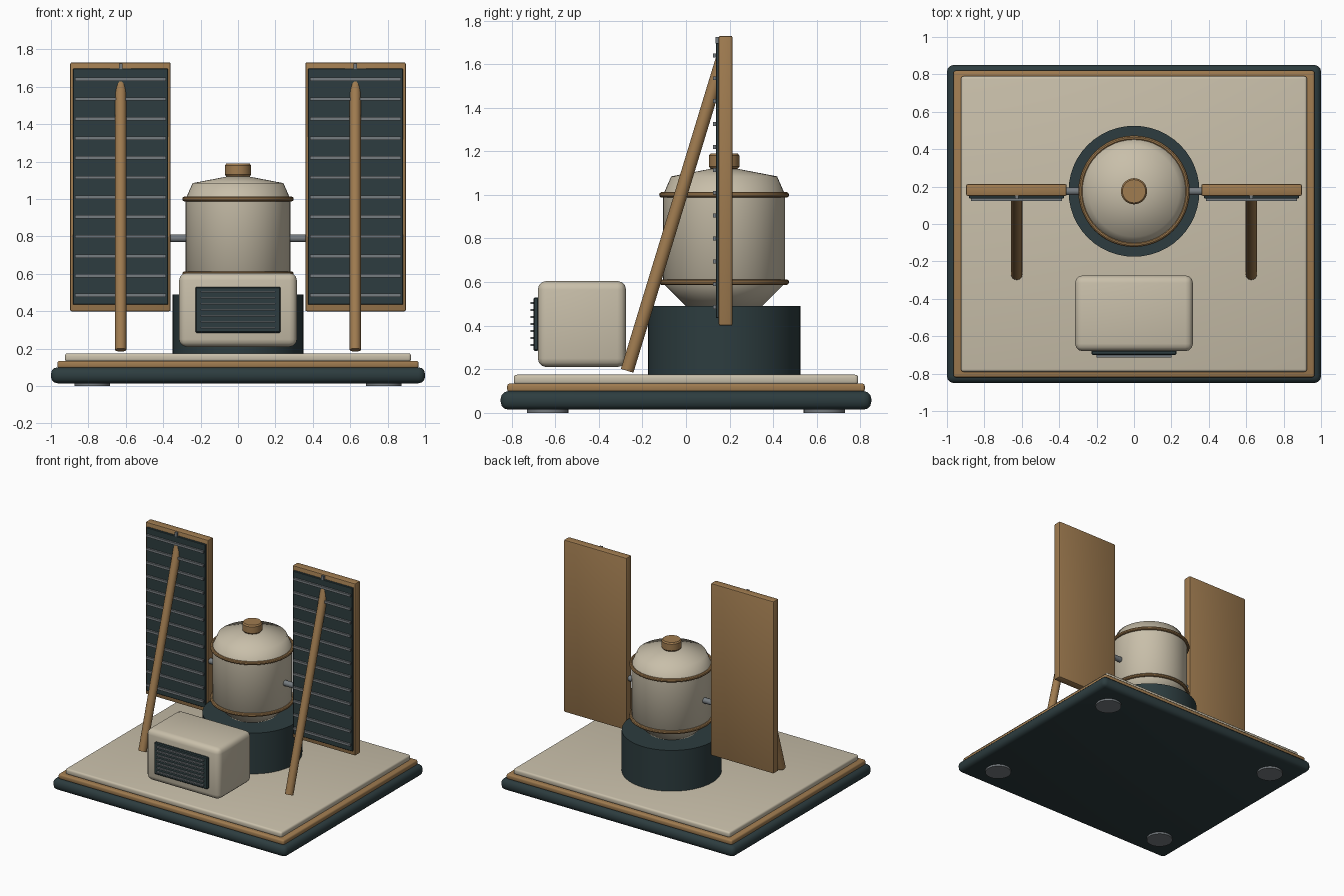
import bpy, bmesh, math
from mathutils import Vector

old = bpy.data.objects.get("Cube")
if old:
    bpy.data.objects.remove(old, do_unlink=True)


def material(name, rgb):
    m = bpy.data.materials.new(name)
    m.use_nodes = True
    m.diffuse_color = (*rgb, 1)
    m.node_tree.nodes["Principled BSDF"].inputs["Base Color"].default_value = (*rgb, 1)
    return m


TEAL = material("dark teal", (0.026, 0.046, 0.05))
CREAM = material("warm cream", (0.58, 0.52, 0.40))
WOOD = material("golden wood", (0.35, 0.20, 0.08))
STEEL = material("grey steel", (0.18, 0.20, 0.215))


def finish(obj, name, mat, angle=35):
    obj.name = name
    obj.data.materials.append(mat)
    bpy.ops.object.select_all(action="DESELECT")
    obj.select_set(True)
    bpy.context.view_layer.objects.active = obj
    bpy.ops.object.shade_smooth_by_angle(angle=math.radians(angle))
    return obj


def box(name, x, y, z, mat, bevel=0, segments=3):
    """Box from (min, max) ranges, with optional rounded edges."""
    lo, hi = Vector((x[0], y[0], z[0])), Vector((x[1], y[1], z[1]))
    bpy.ops.mesh.primitive_cube_add(size=1, location=(lo + hi) / 2)
    obj = bpy.context.object
    for v in obj.data.vertices:
        v.co = [c * s for c, s in zip(v.co, hi - lo)]
    if bevel:
        bm = bmesh.new()
        bm.from_mesh(obj.data)
        bmesh.ops.bevel(bm, geom=bm.edges[:], offset=bevel, segments=segments,
                        profile=0.5, affect="EDGES")
        bm.to_mesh(obj.data)
        bm.free()
    return finish(obj, name, mat)


def rod(name, start, end, radius, mat, sides=24):
    """Cylinder between two points."""
    a, b = Vector(start), Vector(end)
    bpy.ops.mesh.primitive_cylinder_add(vertices=sides, radius=radius, depth=(b - a).length,
                                        location=(a + b) / 2)
    obj = bpy.context.object
    obj.rotation_euler = (b - a).to_track_quat("Z", "Y").to_euler()
    return finish(obj, name, mat)


def lathe(name, profile, y, mat, angle, sides=48):
    """Revolve (radius, height) points around a vertical axis."""
    bm = bmesh.new()
    verts = [bm.verts.new((r, 0, z)) for r, z in profile]
    edges = [bm.edges.new(pair) for pair in zip(verts, verts[1:])]
    bmesh.ops.spin(bm, geom=verts + edges, cent=(0, 0, 0), axis=(0, 0, 1),
                   angle=math.tau, steps=sides)
    bmesh.ops.remove_doubles(bm, verts=bm.verts, dist=0.0001)
    bmesh.ops.recalc_face_normals(bm, faces=bm.faces)
    mesh = bpy.data.meshes.new(name)
    bm.to_mesh(mesh)
    bm.free()
    obj = bpy.data.objects.new(name, mesh)
    obj.location.y = y
    bpy.context.collection.objects.link(obj)
    return finish(obj, name, mat, angle)


# Stepped base with four feet
box("base_plinth", (-1, 1), (-0.85, 0.85), (0.015, 0.10), TEAL, 0.035)
box("base_trim", (-0.965, 0.965), (-0.82, 0.82), (0.095, 0.135), WOOD, 0.012)
box("base_deck", (-0.925, 0.925), (-0.79, 0.79), (0.13, 0.175), CREAM, 0.014)
for sx in (-1, 1):
    for sy in (-1, 1):
        rod("foot", (sx * 0.78, sy * 0.635, 0), (sx * 0.78, sy * 0.635, 0.03), 0.095, STEEL, 32)

# Pedestal and vessel
CY = 0.175
rod("pedestal", (0, CY, 0.17), (0, CY, 0.49), 0.35, TEAL, 48)
lathe("vessel_body", [(0, 0.485), (0.17, 0.485), (0.28, 0.595), (0.28, 1.0)], CY, CREAM, 60)
lathe("vessel_lid", [(0.28, 1.0), (0.243, 1.085), (0.06, 1.12), (0, 1.125)], CY, CREAM, 80)
lathe("lid_knob", [(0, 1.11), (0.062, 1.12), (0.07, 1.13), (0.07, 1.18), (0.062, 1.19), (0, 1.19)],
      CY, WOOD, 35, 32)
for z in (0.6, 1.0):
    bpy.ops.mesh.primitive_torus_add(major_radius=0.285, minor_radius=0.013, major_segments=48,
                                     minor_segments=10, location=(0, CY, z))
    finish(bpy.context.object, "vessel_band", WOOD)

# Side panels with slats, braces and connecting pipes
for side, s in (("left", 1), ("right", -1)):
    def span(a, b):
        return sorted((s * a, s * b))

    box(side + "_panel_frame", span(0.36, 0.897), (0.15, 0.213), (0.40, 1.73), WOOD, 0.008, 2)
    box(side + "_panel_face", span(0.374, 0.882), (0.137, 0.155), (0.435, 1.697), TEAL, 0.003, 1)
    for i in range(12):
        z = 0.485 + i * 0.105
        box(side + "_panel_slat", span(0.385, 0.872), (0.123, 0.14), (z - 0.009, z + 0.009), STEEL)
    box(side + "_panel_clip", span(0.617, 0.637), (0.135, 0.152), (1.695, 1.725), STEEL)
    rod(side + "_brace", (s * 0.627, -0.27, 0.193), (s * 0.627, 0.165, 1.62), 0.03, WOOD)
    rod(side + "_pipe", (s * 0.25, CY, 0.79), (s * 0.38, CY, 0.79), 0.021, STEEL)

# Control box with front grille
box("control_box", (-0.315, 0.315), (-0.68, -0.275), (0.21, 0.605), CREAM, 0.04)
box("grille_plate", (-0.228, 0.228), (-0.70, -0.675), (0.285, 0.53), TEAL, 0.006, 1)
for i in range(7):
    z = 0.312 + i * 0.032
    box("grille_slat", (-0.2, 0.2), (-0.714, -0.695), (z - 0.005, z + 0.005), STEEL)
